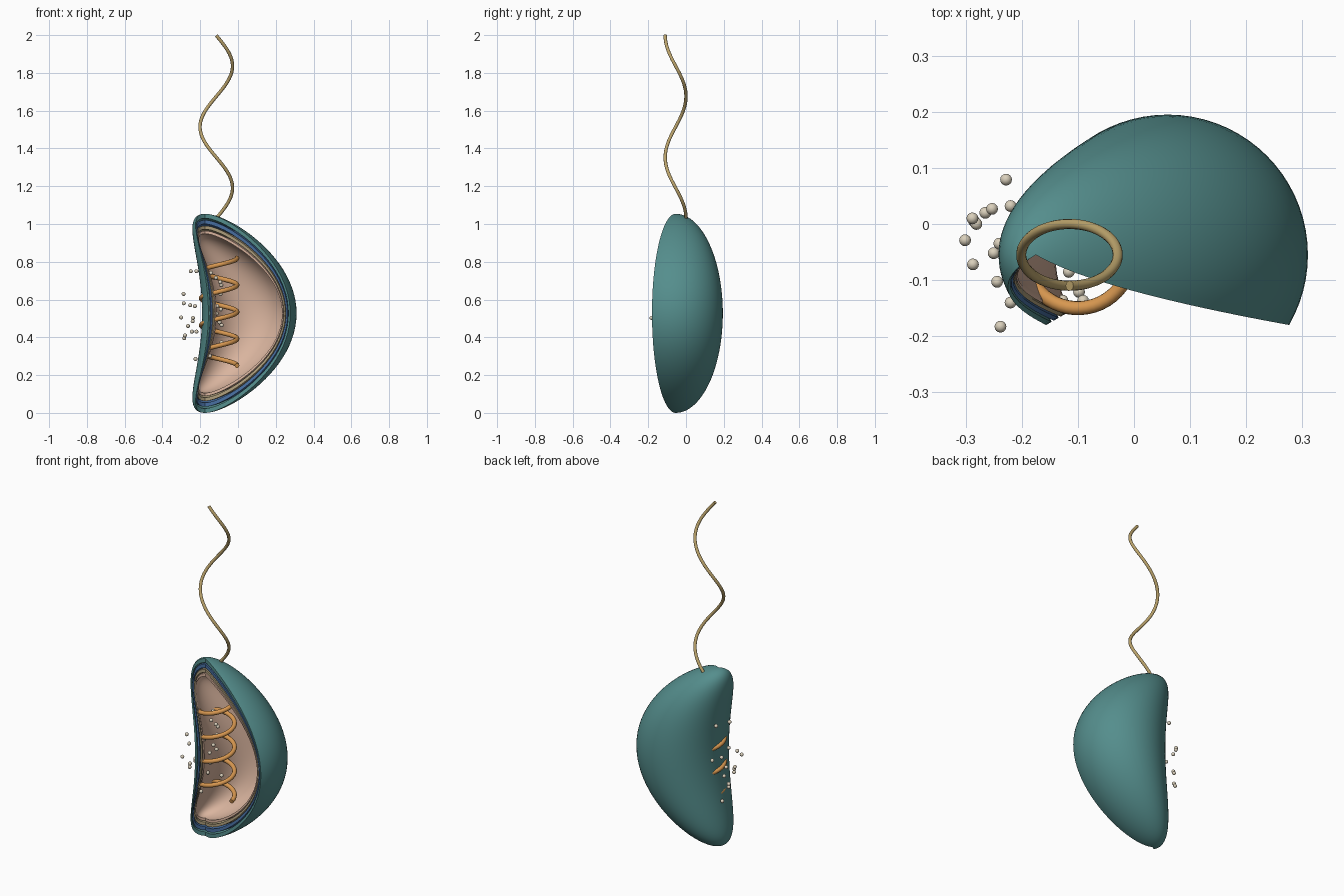
import bpy, bmesh, math, random
from mathutils import Matrix

if "Cube" in bpy.data.objects:
    bpy.data.objects.remove(bpy.data.objects["Cube"])

random.seed(4)
CX, CY, CZ = 0.06, -0.055, 0.527      # middle of the cell
R, H, BEND = 0.25, 0.527, 0.235       # radius, half height, sideways bow


def material(name, rgb):
    m = bpy.data.materials.new(name)
    m.diffuse_color = (*rgb, 1)
    m.use_nodes = True
    m.node_tree.nodes["Principled BSDF"].inputs["Base Color"].default_value = m.diffuse_color
    return m


TEAL = material("teal", (0.09, 0.27, 0.265))
BLUE = material("blue", (0.065, 0.16, 0.36))
TAN = material("tan", (0.42, 0.34, 0.20))
PINK = material("pale pink", (0.70, 0.46, 0.345))
ORANGE = material("orange", (0.68, 0.31, 0.08))
STRAW = material("straw", (0.50, 0.37, 0.15))
CREAM = material("cream", (0.70, 0.63, 0.50))


def finish(name, bm, mat):
    mesh = bpy.data.meshes.new(name)
    bm.to_mesh(mesh)
    bm.free()
    mesh.materials.append(mat)
    for p in mesh.polygons:
        p.use_smooth = True
    mesh.set_sharp_from_angle(angle=math.radians(40))
    ob = bpy.data.objects.new(name, mesh)
    bpy.context.collection.objects.link(ob)
    return ob


def shell(name, outer, inner, mat, rows=48, cols=48):
    """Bowed ellipsoid shell with a 120 degree wedge left open at the front."""
    bm = bmesh.new()

    def grid(s):
        g = []
        for i in range(rows + 1):
            phi = math.pi * (i / rows - 0.5)
            t, r = math.sin(phi), R * s * math.cos(phi)
            row = []
            for j in range(cols + 1):
                a = math.radians(-30 + 240 * j / cols)
                row.append(bm.verts.new((CX - BEND * t * t + r * math.cos(a),
                                         CY + r * math.sin(a), CZ + H * s * t)))
            g.append(row)
        return g

    o, n = grid(outer), grid(inner)
    for i in range(rows):
        for j in range(cols):
            for g in (o, n):
                bm.faces.new((g[i][j], g[i][j + 1], g[i + 1][j + 1], g[i + 1][j]))
        for j in (0, cols):           # cut faces
            bm.faces.new((o[i][j], o[i + 1][j], n[i + 1][j], n[i][j]))
    bmesh.ops.remove_doubles(bm, verts=bm.verts, dist=1e-5)
    bmesh.ops.recalc_face_normals(bm, faces=bm.faces)
    return finish(name, bm, mat)


def tube(name, points, radius, mat):
    cu = bpy.data.curves.new(name, 'CURVE')
    cu.dimensions = '3D'
    cu.bevel_depth, cu.bevel_resolution, cu.use_fill_caps = radius, 4, True
    sp = cu.splines.new('POLY')
    sp.points.add(len(points) - 1)
    for p, co in zip(sp.points, points):
        p.co = (*co, 1)
    sp.use_smooth = True
    cu.materials.append(mat)
    ob = bpy.data.objects.new(name, cu)
    bpy.context.collection.objects.link(ob)
    return ob


# Nested cell layers, outside to inside
shell("outer_membrane", 1.0, 0.955, TEAL)
shell("wall_layer", 0.937, 0.897, BLUE)
shell("inner_layer", 0.88, 0.845, TAN)
shell("inner_membrane", 0.83, 0.80, PINK)

# Coiled strand: four turns
N = 200
tube("coiled_strand",
     [(-0.1 + 0.095 * math.cos(8 * math.pi * i / N),
       CY + 0.095 * math.sin(8 * math.pi * i / N),
       0.25 + 0.57 * i / N) for i in range(N + 1)], 0.0125, ORANGE)

# Tail: one and a half flattened turns
N = 110
tail = []
for i in range(N + 1):
    a = 3 * math.pi * i / N
    tail.append((-0.115 + 0.086 * math.sin(a), CY + 0.055 * math.cos(a), 1.03 + 0.968 * i / N))
tube("tail", tail, 0.009, STRAW)

# Granules: those outside the concave side, then scattered ones within
granules = [(-0.228, 0.079, 0.565), (-0.288, 0.01, 0.63), (-0.265, 0.02, 0.46),
            (-0.253, 0.027, 0.57), (-0.22, 0.032, 0.75), (-0.281, 0.0, 0.41),
            (-0.301, -0.029, 0.505), (-0.287, -0.072, 0.58), (-0.25, -0.052, 0.75),
            (-0.244, -0.103, 0.43), (-0.24, -0.035, 0.485), (-0.22, -0.14, 0.43),
            (-0.238, -0.183, 0.503), (-0.285, 0.005, 0.395), (-0.225, -0.02, 0.285)]
for i in range(16):
    granules.append((random.uniform(-0.17, -0.08), random.uniform(-0.15, 0.0),
                     0.29 + 0.48 * (i + random.random()) / 16))
bm = bmesh.new()
for g in granules:
    bmesh.ops.create_uvsphere(bm, u_segments=16, v_segments=10, radius=0.0105,
                              matrix=Matrix.Translation(g))
finish("granules", bm, CREAM)
